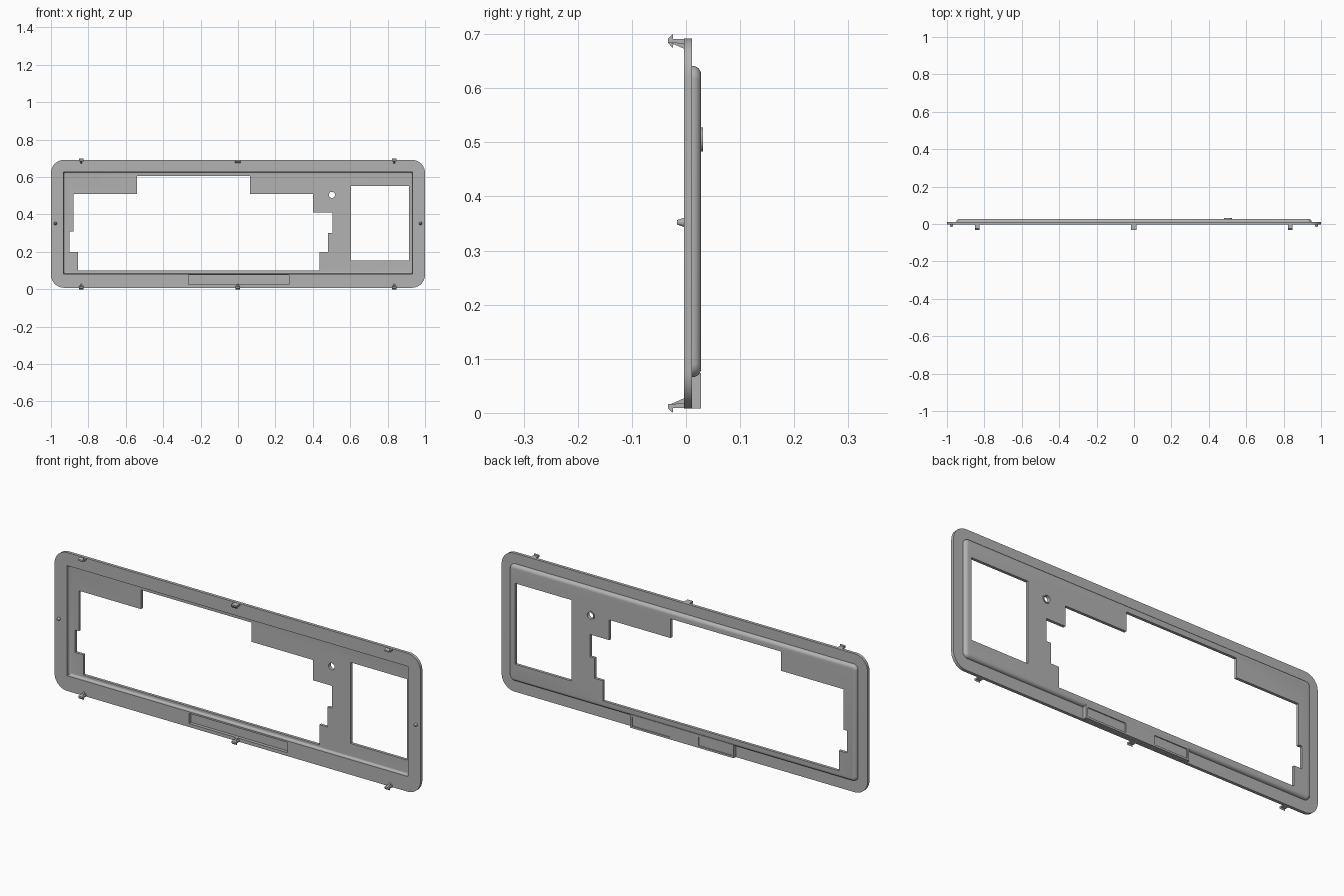
import bpy, bmesh, math
from mathutils import Matrix

cube = bpy.data.objects.get("Cube")
if cube:
    bpy.data.objects.remove(cube, do_unlink=True)

grey = bpy.data.materials.new("grey plastic")
grey.use_nodes = True
COLOUR = (0.45, 0.45, 0.45, 1)
grey.diffuse_color = COLOUR
grey.node_tree.nodes["Principled BSDF"].inputs["Base Color"].default_value = COLOUR

MID_Z = 0.35


def finish(name, bm):
    bmesh.ops.recalc_face_normals(bm, faces=bm.faces)
    mesh = bpy.data.meshes.new(name)
    bm.to_mesh(mesh)
    bm.free()
    ob = bpy.data.objects.new(name, mesh)
    bpy.context.collection.objects.link(ob)
    mesh.materials.append(grey)
    return ob


def prism(name, outline, y0, y1, fillet=0):
    """Extrude an x-z outline from y0 to y1, rounding the back rim if asked."""
    bm = bmesh.new()
    front = [bm.verts.new((x, y0, z)) for x, z in outline]
    back = [bm.verts.new((x, y1, z)) for x, z in outline]
    bm.faces.new(front)
    bm.faces.new(back)
    n = len(outline)
    for i in range(n):
        j = (i + 1) % n
        bm.faces.new((front[i], front[j], back[j], back[i]))
    bmesh.ops.recalc_face_normals(bm, faces=bm.faces)
    if fillet:
        rim = [e for e in bm.edges if all(v in back for v in e.verts)]
        bmesh.ops.bevel(bm, geom=rim, offset=fillet, segments=6,
                        profile=0.5, affect='EDGES')
    return finish(name, bm)


def rect(x0, x1, z0, z1):
    return [(x0, z0), (x1, z0), (x1, z1), (x0, z1)]


def round_rect(x0, x1, z0, z1, r, steps=10):
    pts = []
    corners = [(x1 - r, z1 - r), (x0 + r, z1 - r), (x0 + r, z0 + r), (x1 - r, z0 + r)]
    for k, (cx, cz) in enumerate(corners):
        for i in range(steps + 1):
            a = (k + i / steps) * math.pi / 2
            pts.append((cx + r * math.cos(a), cz + r * math.sin(a)))
    return pts


def circle(cx, cz, r, n=32):
    return [(cx + r * math.cos(2 * math.pi * i / n),
             cz + r * math.sin(2 * math.pi * i / n)) for i in range(n)]


def combine(target, tool, operation):
    tool.hide_render = True
    mod = target.modifiers.new("combine", 'BOOLEAN')
    mod.operation = operation
    mod.solver = 'EXACT'
    mod.object = tool
    bpy.context.view_layer.objects.active = target
    bpy.ops.object.modifier_apply(modifier=mod.name)
    bpy.data.objects.remove(tool, do_unlink=True)


# Flange with the raised tray, label block and hole boss
bezel = prism("bezel", round_rect(-1, 1, 0.008, 0.692, 0.07), -0.004, 0.011)
for part in (
    prism("tray", round_rect(-0.949, 0.949, 0.066, 0.641, 0.024), 0.002, 0.028, 0.016),
    prism("label_block", rect(-0.28, 0.288, 0.0085, 0.074), 0.003, 0.0278),
    prism("hole_boss", circle(0.502, 0.505, 0.022), 0.018, 0.031),
):
    combine(bezel, part, 'UNION')

# Front recesses and through openings
display_opening = [
    (-0.54, 0.605), (0.065, 0.605), (0.065, 0.51), (0.40, 0.51), (0.40, 0.41),
    (0.505, 0.41), (0.505, 0.30), (0.48, 0.30), (0.48, 0.20), (0.435, 0.20),
    (0.435, 0.10), (-0.855, 0.10), (-0.855, 0.20), (-0.90, 0.20),
    (-0.90, 0.31), (-0.88, 0.31), (-0.88, 0.51), (-0.54, 0.51)]
for cutter in (
    prism("tray_recess", rect(-0.932, 0.932, 0.083, 0.627), -0.05, 0.014, 0.009),
    prism("label_recess", rect(-0.265, 0.273, 0.025, 0.075), -0.05, 0.012),
    prism("main_opening", display_opening, -0.06, 0.06),
    prism("side_opening", rect(0.605, 0.915, 0.153, 0.553), -0.06, 0.06),
    prism("round_hole", circle(0.502, 0.505, 0.0165), -0.06, 0.06),
    prism("label_panel_a", rect(0.068, 0.276, 0.018, 0.063), 0.023, 0.06),
    prism("label_panel_b", rect(-0.27, -0.088, 0.018, 0.063), 0.023, 0.06),
):
    combine(bezel, cutter, 'DIFFERENCE')

bpy.ops.object.select_all(action='DESELECT')
bezel.select_set(True)
bpy.context.view_layer.objects.active = bezel
bpy.ops.object.shade_smooth_by_angle(angle=math.radians(30))


# Snap clips: a barbed tongue stiffened by a thin rib
def slab(bm, profile, x, half, flip):
    sides = []
    for s in (-half, half):
        sides.append([bm.verts.new((x + s, y, 2 * MID_Z - z if flip else z))
                      for y, z in profile])
        bm.faces.new(sides[-1])
    a, b = sides
    for i in range(len(a)):
        j = (i + 1) % len(a)
        bm.faces.new((a[i], a[j], b[j], b[i]))


TONGUE = [(0, 0.691), (-0.024, 0.691), (-0.024, 0.70), (-0.033, 0.692),
          (-0.033, 0.684), (0, 0.682)]
RIB = [(0, 0.683), (-0.031, 0.685), (-0.004, 0.673), (0, 0.673)]
INNER_TONGUE = [(0, 0.691), (-0.033, 0.691), (-0.033, 0.684), (-0.025, 0.674),
                (-0.023, 0.682), (0, 0.682)]


def clip(name, x, flip, inward=False):
    bm = bmesh.new()
    if inward:
        slab(bm, INNER_TONGUE, x, 0.015, flip)
    else:
        slab(bm, TONGUE, x, 0.012, flip)
        slab(bm, RIB, x, 0.004, flip)
    finish(name, bm)


for label, x in (("right", -0.838), ("middle", -0.001), ("left", 0.836)):
    clip("top_clip_" + label, x, False, label == "middle")
    clip("bottom_clip_" + label, x, True)

# Tapered locating pins on the ends
for label, x in (("right", -0.976), ("left", 0.976)):
    bm = bmesh.new()
    bmesh.ops.create_cone(
        bm, cap_ends=True, segments=12, radius1=0.009, radius2=0.004, depth=0.015,
        matrix=Matrix.Translation((x, -0.0095, 0.352)) @ Matrix.Rotation(math.pi / 2, 4, 'X'))
    finish("locating_pin_" + label, bm)
